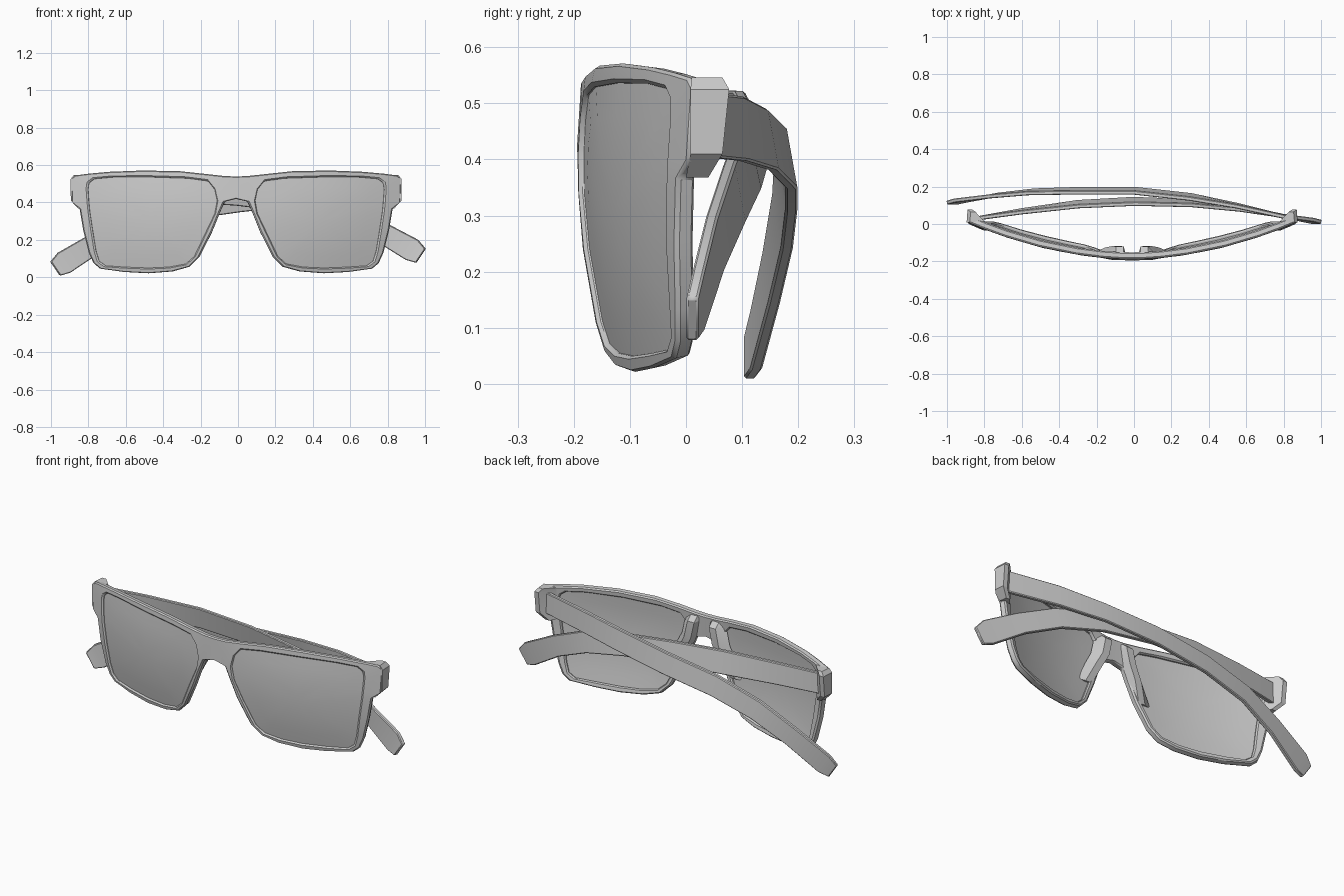
import bpy, bmesh
from mathutils import Vector

if "Cube" in bpy.data.objects:
    bpy.data.objects.remove(bpy.data.objects["Cube"])

CX = -0.01  # mirror plane of the frame


def finish(name, bm, mirror=False, bevel=0.0, angle=0.6):
    bmesh.ops.recalc_face_normals(bm, faces=bm.faces)
    me = bpy.data.meshes.new(name)
    bm.to_mesh(me)
    bm.free()
    ob = bpy.data.objects.new(name, me)
    bpy.context.collection.objects.link(ob)
    if mirror:
        ob.location.x = CX
        ob.modifiers.new("Mirror", 'MIRROR')
    if bevel:
        b = ob.modifiers.new("Bevel", 'BEVEL')
        b.width, b.segments, b.limit_method, b.angle_limit = bevel, 1, 'ANGLE', 0.7
    bpy.ops.object.select_all(action='DESELECT')
    bpy.context.view_layer.objects.active = ob
    ob.select_set(True)
    bpy.ops.object.shade_smooth_by_angle(angle=angle)
    return ob


def loft(name, sections, **kw):
    """Closed solid through rings with equal point counts."""
    bm = bmesh.new()
    rings = [[bm.verts.new(p) for p in s] for s in sections]
    n = len(rings[0])
    for a, b in zip(rings, rings[1:]):
        for i in range(n):
            j = (i + 1) % n
            bm.faces.new((a[i], a[j], b[j], b[i]))
    bm.faces.new(rings[0])
    bm.faces.new(rings[-1])
    return finish(name, bm, **kw)


def wrap(x, z, depth=0.0):
    """Place a flat front-view point on the wraparound curve, sunk by depth."""
    a, b, dz = 0.255, 0.32, z - 0.38
    n = Vector((-2 * a * x, 1, -2 * b * dz)).normalized()
    n = Vector((-n.x * -1, n.y, n.z))
    return Vector((x, -0.195 + a * x * x + b * dz * dz, z)) + n * depth


# Right half of the front: (outer x, outer z, lens x, lens z), clockwise
RIM = [
    (.06, .542, .115, .47), (.16, .553, .15, .515), (.30, .568, .26, .53),
    (.50, .572, .47, .537), (.68, .565, .66, .536), (.79, .555, .76, .527),
    (.865, .545, .79, .505), (.885, .53, .795, .47), (.88, .40, .79, .40),
    (.84, .37, .785, .35), (.82, .25, .77, .25), (.79, .13, .752, .14),
    (.765, .075, .735, .085), (.73, .045, .70, .06), (.60, .027, .60, .053),
    (.47, .02, .47, .048), (.34, .03, .36, .053), (.25, .055, .27, .07),
    (.195, .11, .225, .11), (.13, .24, .163, .24), (.09, .34, .115, .34),
    (.062, .405, .102, .41)]
N = len(RIM)
THICK = 0.036

# Front frame with bridge
bm = bmesh.new()
V = lambda x, z, d: bm.verts.new(wrap(x, z, d))
layers = []
for d in (0.0, THICK):
    layers.append(([V(p[0], p[1], d) for p in RIM], [V(p[2], p[3], d) for p in RIM],
                   V(0, .54, d), V(0, .42, d)))
for outer, inner, top, low in layers:
    for i in range(N):
        j = (i + 1) % N
        bm.faces.new((outer[i], outer[j], inner[j], inner[i]))
    bm.faces.new((top, outer[0], outer[-1], low))
(fo, fi, ft, fl), (bo, bi, bt, bl) = layers
for i in range(N):
    j = (i + 1) % N
    bm.faces.new((fi[i], fi[j], bi[j], bi[i]))
    if j:
        bm.faces.new((fo[i], fo[j], bo[j], bo[i]))
bm.faces.new((ft, fo[0], bo[0], bt))
bm.faces.new((fl, fo[-1], bo[-1], bl))
finish("front_frame", bm, mirror=True, bevel=0.007)

# Curved lenses
bm = bmesh.new()
cx, cz = 0.46, 0.30
for d in (0.010, 0.020):
    rings = [[bm.verts.new(wrap(cx + (p[2] - cx) * s, cz + (p[3] - cz) * s, d)) for p in RIM]
             for s in (1.005, .75, .5, .25)]
    for a, b in zip(rings, rings[1:]):
        for i in range(N):
            j = (i + 1) % N
            bm.faces.new((a[i], a[j], b[j], b[i]))
    c = bm.verts.new(wrap(cx, cz, d))
    for i in range(N):
        bm.faces.new((rings[-1][i], rings[-1][(i + 1) % N], c))
    if d < 0.015:
        front_edge = rings[0]
for i in range(N):
    j = (i + 1) % N
    back = (bm.verts[:])
bm.verts.ensure_lookup_table()
half = len(bm.verts) // 2
for i in range(N):
    j = (i + 1) % N
    bm.faces.new((bm.verts[i], bm.verts[j], bm.verts[half + j], bm.verts[half + i]))
finish("lenses", bm, mirror=True)

# End pieces carrying the hinges: (z, outer x, back y, front y)
loft("end_pieces", [[(.79, f + .005, z), (x, f, z), (x - .005, y, z), (x - .03, y, z)]
                    for z, x, y, f in ((.546, .868, .065, .01), (.525, .885, .077, .008),
                                       (.41, .884, .065, .008), (.368, .845, .04, .0))],
     mirror=True, angle=0.4)

# Nose pads: (z, inner x, back y)
loft("nose_pads", [[(x, -.16, z), (x + .01, y, z), (x + .05, y, z), (x + .09, -.16, z)]
                   for z, x, y in ((.525, .035, -.15), (.50, .035, -.12), (.41, .055, -.118),
                                   (.34, .092, -.125), (.24, .135, -.15))],
     mirror=True, angle=0.4)


# Folded temples: path rows are (x, y, z, height, lean)
def temple(name, path, thick=0.022):
    pts = [Vector(p[:3]) for p in path]
    secs = []
    for i, p in enumerate(path):
        t = (pts[min(i + 1, len(pts) - 1)] - pts[max(i - 1, 0)]).normalized()
        up = Vector((-t.z, 0, t.x)).normalized()
        if up.z < 0:
            up = -up
        side = Vector((-t.y, t.x, 0)).normalized()
        if side.y < 0:
            side = -side
        h = up * p[3] / 2 - Vector((0, p[4], 0))
        s = side * thick / 2
        secs.append([pts[i] + h - s, pts[i] + h + s, pts[i] - h + s, pts[i] - h - s])
    return loft(name, secs, bevel=0.004, angle=0.5)


temple("outer_temple", [
    (.82, .035, .462, .115, 0), (.55, .098, .455, .115, .004), (.30, .145, .436, .11, .01),
    (0, .178, .403, .112, .01), (-.30, .178, .360, .112, .01), (-.55, .172, .29, .11, .008),
    (-.75, .152, .19, .11, .005), (-.93, .125, .078, .125, 0), (-.977, .113, .046, .09, 0)])
temple("inner_temple", [
    (-.84, .03, .462, .115, 0), (-.60, .068, .466, .115, .006), (-.30, .106, .462, .12, .012),
    (0, .121, .44, .115, .014), (.30, .112, .40, .112, .012), (.55, .086, .338, .11, .01),
    (.75, .052, .25, .11, .006), (.93, .022, .147, .125, 0), (.978, .011, .115, .09, 0)])
